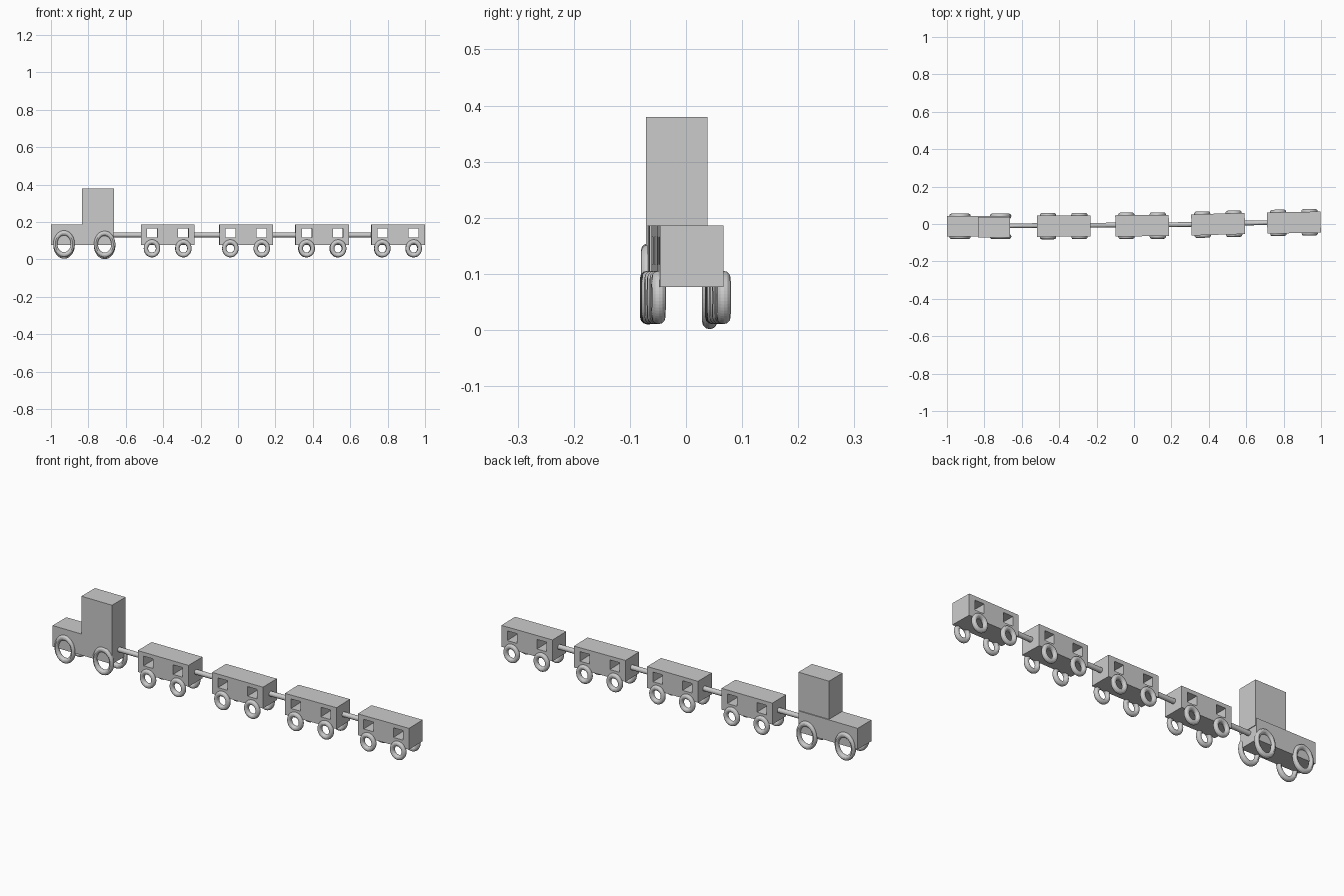
import bpy
from math import radians, pi, cos, sin
from mathutils import Vector

if "Cube" in bpy.data.objects:
    bpy.data.objects.remove(bpy.data.objects["Cube"])


def box(name, lo, hi):
    lo, hi = Vector(lo), Vector(hi)
    bpy.ops.mesh.primitive_cube_add(size=1, location=(lo + hi) / 2)
    ob = bpy.context.object
    ob.name = name
    ob.scale = hi - lo
    bpy.ops.object.transform_apply(location=False, rotation=False, scale=True)
    return ob


def wheel(name, loc, major, minor, squash, turn=0.0):
    bpy.ops.mesh.primitive_torus_add(major_radius=major, minor_radius=minor,
                                     major_segments=48, minor_segments=12,
                                     location=loc, rotation=(pi / 2, 0, turn))
    ob = bpy.context.object
    ob.name = name
    ob.scale.x = squash


def rod(name, a, b, radius):
    a, b = Vector(a), Vector(b)
    bpy.ops.mesh.primitive_cylinder_add(vertices=32, radius=radius, depth=(b - a).length,
                                        location=(a + b) / 2)
    ob = bpy.context.object
    ob.name = name
    ob.rotation_euler = (b - a).to_track_quat('Z', 'Y').to_euler()


def carriage(name, cx, cy, turn):
    length, width = 0.286, 0.113
    body = box(name + "_body", (cx - length / 2, cy - width / 2, 0.077),
               (cx + length / 2, cy + width / 2, 0.186))
    # window openings run right through the body
    for wx in (-0.083, 0.083):
        cutter = box("window_cutter", (cx + wx - 0.027, cy - 0.2, 0.117),
                     (cx + wx + 0.027, cy + 0.2, 0.166))
        cutter.hide_render = True
        mod = body.modifiers.new("window", 'BOOLEAN')
        mod.operation = 'DIFFERENCE'
        mod.solver = 'EXACT'
        mod.object = cutter
        bpy.context.view_layer.objects.active = body
        bpy.ops.object.modifier_apply(modifier=mod.name)
        bpy.data.objects.remove(cutter)
    body.rotation_euler.z = turn
    # four wheels set half into the sides
    for wx in (-0.084, 0.084):
        for side, wy in (("front", -0.058), ("back", 0.058)):
            x = cx + wx * cos(turn) - wy * sin(turn)
            y = cy + wx * sin(turn) + wy * cos(turn)
            wheel(f"{name}_{side}_wheel", (x, y, 0.058), 0.035, 0.0125, 0.92, turn)


# engine
box("engine_body", (-1.0, -0.068, 0.077), (-0.665, 0.043, 0.185))
box("engine_cab", (-0.835, -0.071, 0.15), (-0.662, 0.038, 0.38))
for wx, z in ((-0.93, 0.081), (-0.713, 0.079)):
    wheel("engine_front_wheel", (wx, -0.067, z + 0.002), 0.058, 0.0135, 0.8)
    wheel("engine_back_wheel", (wx, 0.042, z - 0.006), 0.058, 0.0135, 0.8)

# carriages, bending gently along the track
cars = [(-0.376, -0.011, 0.3), (0.043, -0.009, 0.3), (0.45, -0.001, 1.6), (0.855, 0.0075, 1.0)]
for i, (cx, cy, turn) in enumerate(cars):
    carriage(f"carriage_{i + 1}", cx, cy, radians(turn))

# couplings
links = [(-0.68, -0.50, -0.009), (-0.25, -0.08, -0.006), (0.17, 0.32, -0.003), (0.58, 0.73, 0.006)]
for i, (x0, x1, y) in enumerate(links):
    rod(f"coupling_{i + 1}", (x0, y - 0.001, 0.13), (x1, y + 0.001, 0.13), 0.0125)
